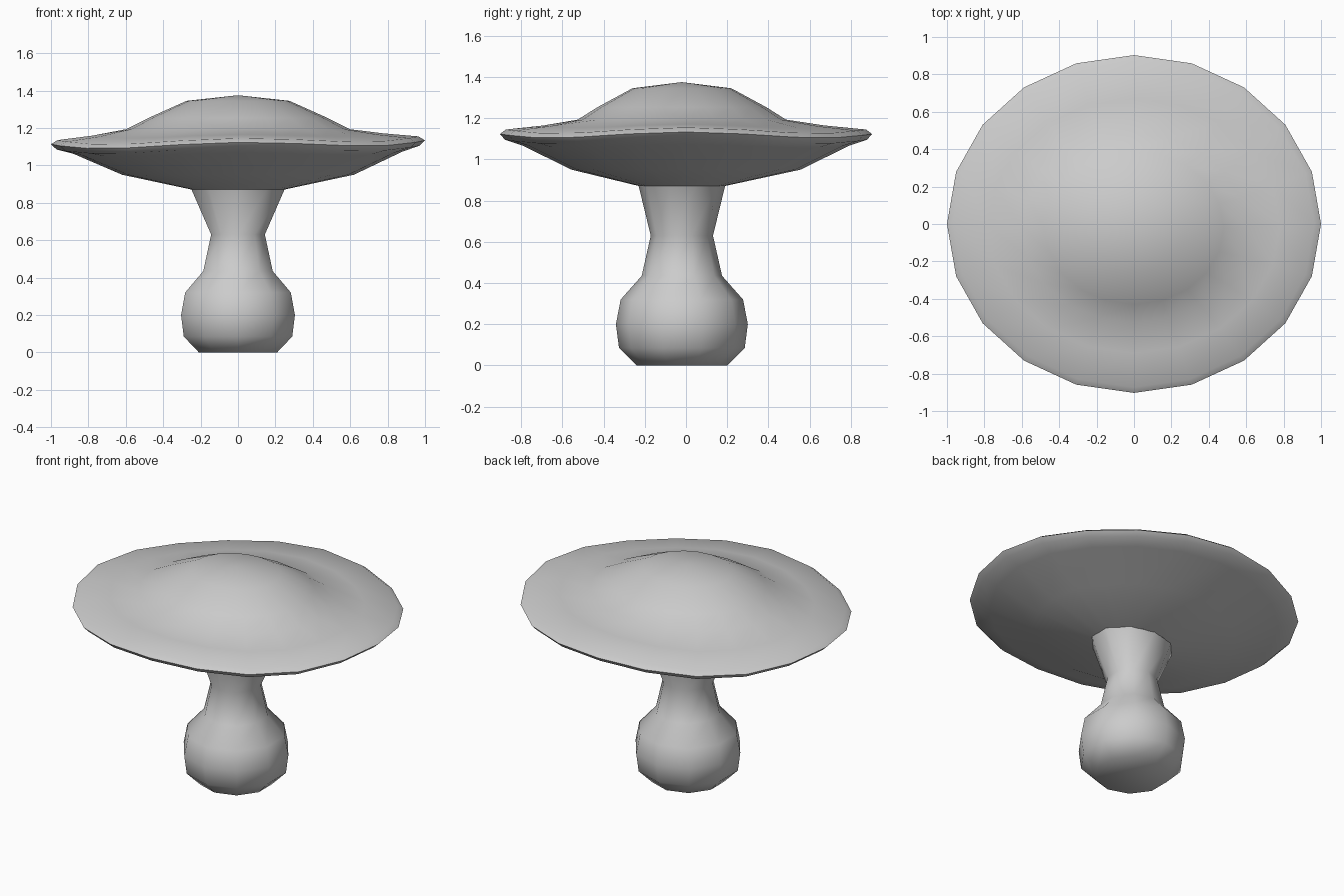
import bpy, bmesh, math

if "Cube" in bpy.data.objects:
    bpy.data.objects.remove(bpy.data.objects["Cube"])


def lathe(name, rings, sides, start, wave=None, apex=None, close_start=False):
    """Loft elliptical rings (rx, ry, cy, z, wave weight) into one object."""
    bm = bmesh.new()
    loops = []
    for rx, ry, cy, z, w in rings:
        loop = []
        for i in range(sides):
            a = start + 2 * math.pi * i / sides
            dz = w * wave(a) if wave else 0
            loop.append(bm.verts.new((rx * math.cos(a), cy + ry * math.sin(a), z + dz)))
        loops.append(loop)
    for lo, hi in zip(loops, loops[1:]):
        for i in range(sides):
            j = (i + 1) % sides
            bm.faces.new((lo[i], lo[j], hi[j], hi[i]))
    if close_start:
        bm.faces.new(loops[0][::-1])
    if apex:
        tip = bm.verts.new(apex)
        for i in range(sides):
            bm.faces.new((loops[-1][i], loops[-1][(i + 1) % sides], tip))
    bmesh.ops.recalc_face_normals(bm, faces=bm.faces)
    mesh = bpy.data.meshes.new(name)
    bm.to_mesh(mesh)
    bm.free()
    obj = bpy.data.objects.new(name, mesh)
    bpy.context.collection.objects.link(obj)
    bpy.ops.object.select_all(action='DESELECT')
    obj.select_set(True)
    bpy.context.view_layer.objects.active = obj
    bpy.ops.object.shade_smooth_by_angle(angle=math.radians(75))
    return obj


# Bulbous ten-sided stem, set slightly towards the front
stem_profile = [(0.22, 0.0), (0.305, 0.085), (0.32, 0.2), (0.297, 0.32),
                (0.195, 0.435), (0.151, 0.63)]
stem_rings = [(r, r, -0.02, z, 0) for r, z in stem_profile]
stem_rings.append((0.262, 0.21, -0.02, 0.872, 0))
lathe("stem", stem_rings, 10, math.pi / 2, close_start=True)

# Wide cap: underside, rolled wavy rim, then the dome
cap_rings = [
    (0.245, 0.205, -0.02, 0.87, 0),
    (0.62, 0.555, 0.0, 0.95, 0),
    (0.88, 0.795, 0.0, 1.06, 0.6),
    (0.97, 0.878, 0.0, 1.082, 1),
    (1.0, 0.903, 0.0, 1.11, 1),
    (0.965, 0.873, 0.0, 1.132, 1),
    (0.78, 0.68, -0.01, 1.157, 0.6),
    (0.6, 0.505, -0.02, 1.193, 0),
    (0.48, 0.41, -0.02, 1.253, 0),
    (0.275, 0.24, -0.02, 1.345, 0),
]
lathe("cap", cap_rings, 20, 0,
      wave=lambda a: 0.013 * math.cos(4 * a) + 0.01 * math.cos(a),
      apex=(0, -0.02, 1.375))
